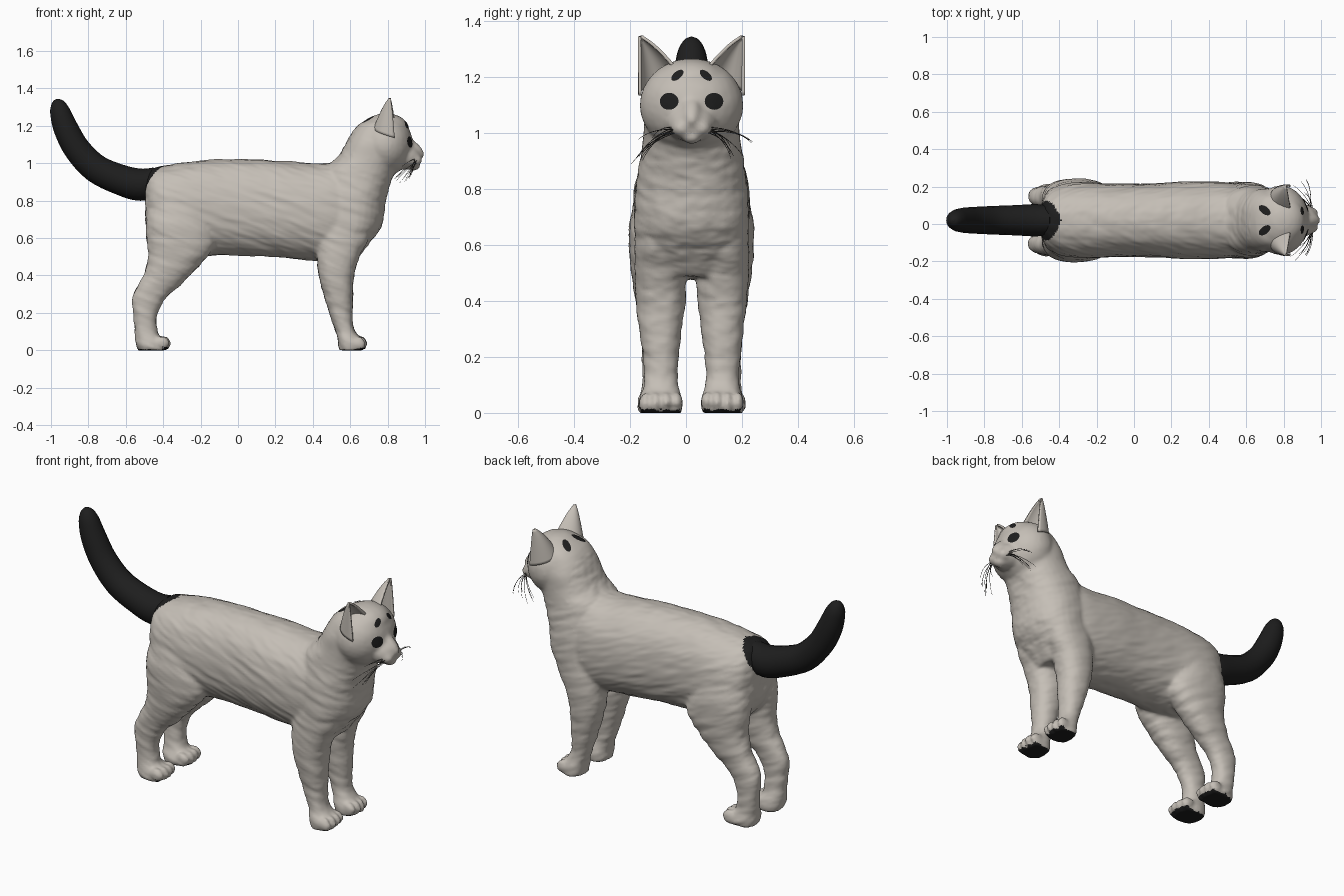
import bpy, bmesh, math, random
from mathutils import Vector, Matrix, noise
from mathutils.bvhtree import BVHTree

if "Cube" in bpy.data.objects:
    bpy.data.objects.remove(bpy.data.objects["Cube"])

random.seed(4)
YC = 0.02  # mid-plane of the cat


def material(name, col):
    m = bpy.data.materials.new(name)
    m.diffuse_color = (*col, 1)
    m.use_nodes = True
    m.node_tree.nodes["Principled BSDF"].inputs["Base Color"].default_value = m.diffuse_color
    return m


FUR = material("pale fur", (0.56, 0.52, 0.47))
BLACK = material("black fur", (0.013, 0.013, 0.013))
WHISKER = material("whisker grey", (0.06, 0.055, 0.05))


def add_object(name, mesh, *mats):
    for m in mats:
        mesh.materials.append(m)
    mesh.shade_smooth()
    ob = bpy.data.objects.new(name, mesh)
    bpy.context.collection.objects.link(ob)
    return ob


def bm_to_object(name, bm, *mats):
    bmesh.ops.recalc_face_normals(bm, faces=bm.faces)
    me = bpy.data.meshes.new(name)
    bm.to_mesh(me)
    bm.free()
    return add_object(name, me, *mats)


def baked(ob):
    """Replace an object by a mesh with its modifiers or bevel applied."""
    dg = bpy.context.evaluated_depsgraph_get()
    me = bpy.data.meshes.new_from_object(ob.evaluated_get(dg))
    name, mats = ob.name, [m for m in ob.data.materials]
    bpy.data.objects.remove(ob)
    me.materials.clear()
    return add_object(name, me, *mats)


def spline(rows, steps=4):
    """Catmull-Rom resampling of rows of numbers."""
    rows = [rows[0]] + rows + [rows[-1]]
    out = []
    for i in range(1, len(rows) - 2):
        a, b, c, d = (Vector(r) for r in rows[i - 1:i + 3])
        for k in range(steps):
            t = k / steps
            out.append(0.5 * (2 * b + (c - a) * t + (2 * a - 5 * b + 4 * c - d) * t * t
                              + (3 * b - a - 3 * c + d) * t ** 3))
    return out + [Vector(rows[-1])]


def loft(bm, axis, rows, n=32, power=2.25):
    """Rings along x or z: (position, low, high, y centre, half width)."""
    rings = []
    for p, lo, hi, yc, w in spline([list(r) for r in rows]):
        ring = []
        for k in range(n):
            a = 2 * math.pi * k / n
            c, s = (math.copysign(abs(f) ** (2 / power), f) for f in (math.cos(a), math.sin(a)))
            q, y = (lo + hi) / 2 + (hi - lo) / 2 * c, yc + w * s
            ring.append(bm.verts.new((p, YC + y, q) if axis == 'x' else (q, YC + y, p)))
        rings.append(ring)
    for r, s in zip(rings, rings[1:]):
        for k in range(n):
            bm.faces.new((r[k], r[(k + 1) % n], s[(k + 1) % n], s[k]))
    bm.faces.new(rings[0])
    bm.faces.new(rings[-1])


def ball(bm, c, r, tilt=0):
    m = (Matrix.Translation((c[0], YC + c[1], c[2])) @ Matrix.Rotation(tilt, 4, 'Y')
         @ Matrix.Diagonal((*r, 1)))
    bmesh.ops.create_uvsphere(bm, u_segments=28, v_segments=18, radius=1, matrix=m)


# --- body: overlapping volumes fused into one skin
bm = bmesh.new()
# torso
loft(bm, 'x', [(-.495, .68, .92, 0, .09), (-.46, .60, .97, 0, .155), (-.38, .53, .99, 0, .195),
               (-.25, .50, 1.01, 0, .203), (-.1, .507, 1.02, 0, .195), (.1, .503, 1.02, 0, .197),
               (.25, .493, 1.012, 0, .207), (.4, .48, 1.0, 0, .207), (.52, .48, 1.0, 0, .2),
               (.62, .51, .98, 0, .17), (.7, .58, .9, 0, .1)])
# chest and neck
loft(bm, 'z', [(.49, .44, .64, 0, .16), (.6, .42, .725, 0, .2), (.68, .42, .775, 0, .205),
               (.8, .42, .79, 0, .2), (.9, .44, .82, 0, .187), (.97, .46, .85, 0, .175),
               (1.03, .53, .87, 0, .17), (1.10, .573, .86, 0, .168), (1.16, .605, .85, 0, .15),
               (1.21, .65, .83, 0, .125), (1.245, .71, .8, 0, .07)])
# head, muzzle, nose bridge, chin
ball(bm, (.785, 0, 1.10), (.15, .186, .167))
ball(bm, (.80, 0, 1.18), (.115, .13, .085))
ball(bm, (.895, 0, 1.035), (.085, .09, .068))
ball(bm, (.935, 0, 1.085), (.075, .034, .032), math.radians(40))
ball(bm, (.975, 0, 1.045), (.022, .024, .02))
ball(bm, (.94, 0, .985), (.035, .035, .025))
for s in (1, -1):
    ball(bm, (.943, s * .034, 1.018), (.042, .038, .034))
    # hind leg
    loft(bm, 'z', [(.87, -.45, -.22, s * .07, .1), (.7, -.49, -.15, s * .108, .112),
                   (.58, -.487, -.12, s * .122, .1), (.5, -.48, -.165, s * .125, .09),
                   (.4, -.505, -.255, s * .125, .075), (.33, -.545, -.33, s * .125, .062),
                   (.28, -.565, -.385, s * .125, .056), (.2, -.56, -.43, s * .125, .053),
                   (.1, -.55, -.43, s * .12, .057), (.06, -.55, -.40, s * .115, .07),
                   (.03, -.545, -.385, s * .115, .077), (-.003, -.535, -.39, s * .115, .072)])
    # front leg
    loft(bm, 'z', [(.75, .45, .71, s * .105, .085), (.6, .43, .7, s * .115, .09),
                   (.5, .422, .65, s * .112, .092), (.4, .43, .622, s * .11, .088),
                   (.3, .457, .615, s * .11, .077), (.2, .488, .612, s * .11, .064),
                   (.12, .515, .617, s * .11, .06), (.075, .53, .645, s * .11, .07),
                   (.04, .535, .668, s * .11, .078), (-.003, .54, .66, s * .11, .073)])
    # toes
    for px, py in ((.645, .11), (-.405, .115)):
        for k in (-1.5, -.5, .5, 1.5):
            ball(bm, (px + .012 - .009 * abs(k), s * py + k * .037, .037), (.04, .023, .039))
body = bm_to_object("body", bm, FUR, BLACK)
rm = body.modifiers.new("fuse", 'REMESH')
rm.mode, rm.voxel_size = 'VOXEL', .01
sm = body.modifiers.new("soften", 'SMOOTH')
sm.factor, sm.iterations = .5, 8
body = baked(body)

# streaky fur relief, flat soles, black soles and tail root
bm = bmesh.new()
bm.from_mesh(body.data)
bm.normal_update()
for v in bm.verts:
    x, y, z = v.co
    head = x > .62 and z > .95
    a = noise.noise(Vector((x * 7 + z * 5, y * 14, z * 26 + x * 9)))
    b = noise.noise(Vector((x * 16 + z * 10, y * 30, z * 55 + x * 20 + 7)))
    v.co += v.normal * ((.0008 if head else .0045) * a + (.0005 if head else .002) * b)
    v.co.z = max(v.co.z, 0)
bm.normal_update()
for f in bm.faces:
    x, y, z = f.calc_center_median()
    sole = z < .02 and f.normal.z < -.6
    root = z > .8 and x < -.5 + (z - .8) * .6 - abs(y - YC) * .35 and abs(y - YC) < .11
    f.material_index = 1 if sole or root else 0
bvh = BVHTree.FromBMesh(bm)
bm.to_mesh(body.data)
bm.free()

# --- ears: forward-opening cups
for s, name in ((1, "left_ear"), (-1, "right_ear")):
    bm = bmesh.new()
    tip, rows = Vector((.815, .186, 1.345)), []
    for i in range(15):
        t = i / 14
        k = max((1 - t) ** .72, .06)
        row = []
        for j in range(21):
            u = j / 10 - 1
            a = math.radians(105) * u
            base = Vector((.815 - .085 * math.cos(a), .122 + .064 * math.sin(a), 1.185 - .05 * u))
            p = tip + (base - tip) * k
            p.z = base.z + (tip.z - base.z) * t
            row.append(bm.verts.new((p.x, YC + s * p.y, p.z)))
        rows.append(row)
    for r, q in zip(rows, rows[1:]):
        for j in range(20):
            bm.faces.new((r[j], r[j + 1], q[j + 1], q[j]))
    ear = bm_to_object(name, bm, FUR)
    so = ear.modifiers.new("thickness", 'SOLIDIFY')
    so.thickness, so.offset = .011, 0
    baked(ear)

# --- tail
cu = bpy.data.curves.new("tail", 'CURVE')
cu.dimensions, cu.bevel_depth, cu.bevel_resolution = '3D', 1, 6
cu.use_fill_caps = True
path = spline([[-.43, .905, .075], [-.52, .885, .086], [-.63, .912, .081], [-.76, .972, .076],
               [-.86, 1.075, .071], [-.92, 1.185, .066], [-.95, 1.27, .055], [-.96, 1.31, .042],
               [-.965, 1.335, .024], [-.966, 1.344, .004]])
sp = cu.splines.new('POLY')
sp.points.add(len(path) - 1)
for pt, (x, z, r) in zip(sp.points, path):
    pt.co, pt.radius = (x, YC, z, 1), r
cu.materials.append(BLACK)
ob = bpy.data.objects.new("tail", cu)
bpy.context.collection.objects.link(ob)
baked(ob)


# --- painted marks: thin discs projected on the skin
def mark(name, c, ray, u, v, ru, rv, rot):
    bm = bmesh.new()
    grid = []
    for i in range(1, 7):
        ring = []
        for k in range(24):
            a = math.tau * k / 24
            e, f = ru * i / 6 * math.cos(a), rv * i / 6 * math.sin(a)
            d = (u * (e * math.cos(rot) - f * math.sin(rot))
                 + v * (e * math.sin(rot) + f * math.cos(rot)))
            o = Vector(c) + d
            hit, nor = bvh.ray_cast(o, ray)[:2]
            if hit is None:
                hit, nor = bvh.find_nearest(o)[:2]
            ring.append(bm.verts.new(hit + nor * .003))
        grid.append(ring)
    bm.faces.new(grid[0])
    for r, q in zip(grid, grid[1:]):
        for k in range(24):
            bm.faces.new((r[k], r[(k + 1) % 24], q[(k + 1) % 24], q[k]))
    bm_to_object(name, bm, BLACK)


X, Y, Z = Vector((1, 0, 0)), Vector((0, 1, 0)), Vector((0, 0, 1))
for s, side in ((1, "left"), (-1, "right")):
    mark(side + "_eye", (1.3, YC + s * .079, 1.113), -X, Y, Z, .033, .03, 0)
    mark(side + "_brow", (1.3, YC + s * .05, 1.205), -X, Y, Z, .026, .013, -s * .7)
    mark(side + "_nape_spot", (.70, YC + s * .053, 1.6), -Z, X, Y, .036, .02, -s * .65)

# --- whiskers: drooping hairs
for s, side in ((1, "left"), (-1, "right")):
    cu = bpy.data.curves.new(side + "_whiskers", 'CURVE')
    cu.dimensions, cu.bevel_depth, cu.bevel_resolution = '3D', .0018, 0
    for k in range(9):
        root = Vector((.955 - .006 * (k % 3), .05 + .006 * (k % 3), 1.02 - .008 * (k // 3)))
        end = Vector((random.uniform(.83, .93), random.uniform(.13, .235),
                      random.uniform(.885, .99)))
        mid = (root + end) / 2 + Vector((.02, .02, .025))
        sp = cu.splines.new('POLY')
        sp.points.add(8)
        for i, pt in enumerate(sp.points):
            t = i / 8
            p = root * (1 - t) ** 2 + mid * 2 * t * (1 - t) + end * t * t
            pt.co, pt.radius = (p.x, YC + s * p.y, p.z, 1), 1 - .6 * t
    cu.materials.append(WHISKER)
    ob = bpy.data.objects.new(side + "_whiskers", cu)
    bpy.context.collection.objects.link(ob)
    baked(ob)
